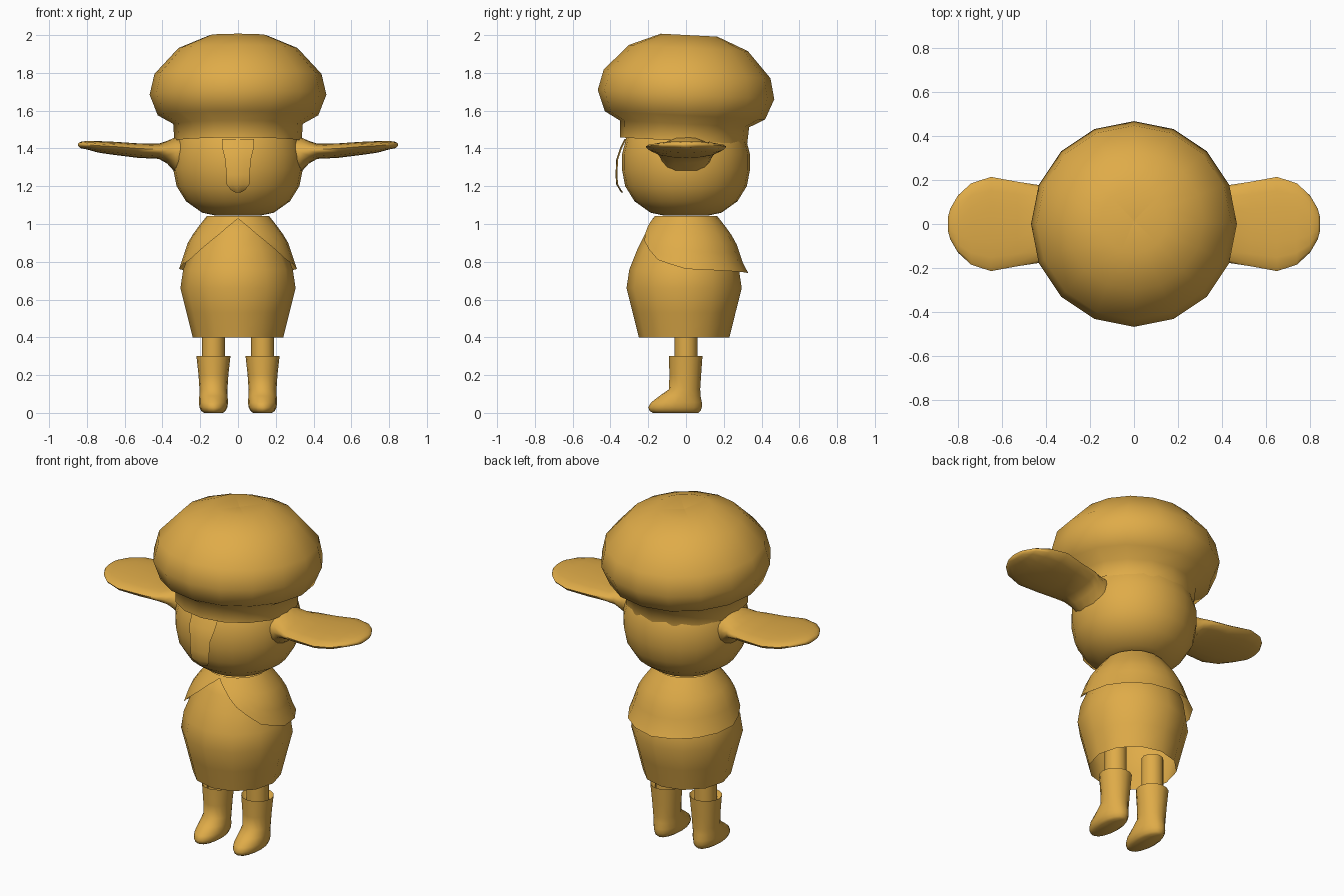
import bpy, bmesh, math
from mathutils import Matrix, Vector

if "Cube" in bpy.data.objects:
    bpy.data.objects.remove(bpy.data.objects["Cube"])

gold = bpy.data.materials.new("golden")
gold.diffuse_color = (0.74, 0.41, 0.065, 1)
gold.use_nodes = True
gold.node_tree.nodes["Principled BSDF"].inputs["Base Color"].default_value = gold.diffuse_color


def make(name, rings, closed=True, cap_start=False, cap_end=False, angle=60):
    """Skin a list of equally long point rows."""
    bm = bmesh.new()
    rows = [[bm.verts.new(p) for p in ring] for ring in rings]
    n = len(rows[0])
    for a, b in zip(rows, rows[1:]):
        for i in range(n if closed else n - 1):
            j = (i + 1) % n
            bm.faces.new((a[i], a[j], b[j], b[i]))
    if cap_start:
        bm.faces.new(rows[0][::-1])
    if cap_end:
        bm.faces.new(rows[-1])
    bmesh.ops.remove_doubles(bm, verts=bm.verts, dist=0.0005)
    bmesh.ops.recalc_face_normals(bm, faces=bm.faces)
    mesh = bpy.data.meshes.new(name)
    bm.to_mesh(mesh)
    bm.free()
    mesh.materials.append(gold)
    ob = bpy.data.objects.new(name, mesh)
    bpy.context.collection.objects.link(ob)
    bpy.ops.object.select_all(action='DESELECT')
    ob.select_set(True)
    bpy.context.view_layer.objects.active = ob
    bpy.ops.object.shade_smooth_by_angle(angle=math.radians(angle))
    return ob


def ring(z, rx, ry, cx=0, cy=0, n=16):
    return [Vector((cx + rx * math.sin(2 * math.pi * i / n),
                    cy - ry * math.cos(2 * math.pi * i / n), z)) for i in range(n)]


def interp(table, t):
    for (a, va), (b, vb) in zip(table, table[1:]):
        if t <= b:
            return va + (vb - va) * (t - a) / (b - a)
    return table[-1][1]


# Puffy hat, leaning back a little, with an open band
hat_profile = [(0.325, 1.50), (0.337, 1.44), (0.343, 1.53), (0.425, 1.575), (0.468, 1.685),
               (0.442, 1.795), (0.315, 1.932), (0.15, 2.0), (0.0005, 1.985)]
tilt = (Matrix.Translation((0, 0, 1.685)) @ Matrix.Rotation(math.radians(-3), 4, 'X')
        @ Matrix.Translation((0, 0, -1.685)))
make("hat", [[tilt @ p for p in ring(z, r, r)] for r, z in hat_profile], cap_end=True)

# Rounded head
head_profile = [(0.12, 1.045), (0.19, 1.06), (0.275, 1.12), (0.325, 1.2), (0.343, 1.29),
                (0.342, 1.37), (0.318, 1.46), (0.25, 1.56), (0.13, 1.62)]
make("head", [ring(z, r, r * 0.99, n=24) for r, z in head_profile], cap_start=True, cap_end=True)

# Flat paddle ears: x, height, half width, rise above and drop below the rim
ear_sections = [(0.25, 1.37, 0.13, 0.09, 0.15), (0.33, 1.38, 0.14, 0.08, 0.11),
                (0.375, 1.39, 0.155, 0.05, 0.07), (0.42, 1.395, 0.175, 0.03, 0.05),
                (0.53, 1.40, 0.192, 0.027, 0.05), (0.65, 1.41, 0.214, 0.025, 0.045),
                (0.74, 1.415, 0.185, 0.024, 0.037), (0.80, 1.42, 0.13, 0.02, 0.025),
                (0.835, 1.42, 0.07, 0.015, 0.018), (0.846, 1.42, 0.03, 0.006, 0.008)]
for side, label in ((1, "right"), (-1, "left")):
    rings = []
    for x, z, w, up, down in ear_sections:
        row = []
        for i in range(16):
            a = 2 * math.pi * i / 16
            s = math.sin(a)
            row.append((side * x, w * math.cos(a), z + s * (up if s > 0 else down)))
        rings.append(row)
    make(label + "_ear", rings, cap_end=True, angle=75)

# Hanging nose flap: height, y, half width
nose_rows = [(1.45, -0.325, 0.085), (1.40, -0.35, 0.083), (1.34, -0.37, 0.068),
             (1.26, -0.373, 0.062), (1.21, -0.37, 0.06), (1.18, -0.352, 0.038), (1.167, -0.343, 0.015)]
make("nose", [[(w * t, y + 0.010 * t * t, z) for t in (-1, -0.5, 0, 0.5, 1)]
              for z, y, w in nose_rows], closed=False)

# Dress, open at the bottom
dress_profile = [(0.24, 0.4), (0.272, 0.53), (0.305, 0.66), (0.29, 0.76), (0.25, 0.86),
                 (0.205, 0.95), (0.15, 1.04)]
make("dress", [ring(z, r, r, cy=-0.01, n=12) for r, z in dress_profile], cap_end=True)

# Cape, parted at the front, its hem falling towards the back
hem = [(0, 1.03), (15, 0.985), (33, 0.91), (60, 0.81), (90, 0.762), (180, 0.74)]
cape_radius = [(0.74, 0.33), (0.762, 0.312), (0.82, 0.293), (0.91, 0.262), (0.97, 0.222), (1.042, 0.165)]
angles = [0, 8, 15, 24, 33, 45, 60, 75, 90, 112, 135, 157, 180]
angles = [-a for a in angles[:0:-1]] + angles
rows = []
for k in range(7):
    row = []
    for a in angles:
        z = 1.042 + (interp(hem, abs(a)) - 1.042) * k / 6
        r = interp(cape_radius, z)
        row.append((r * math.sin(math.radians(a)), -r * math.cos(math.radians(a)), z))
    rows.append(row)
make("cape", rows, closed=False)

# Legs and boots: height, front y, back y, half width
boot_rows = [(0.27, -0.075, 0.07, 0.07), (0.30, -0.09, 0.087, 0.09), (0.20, -0.088, 0.08, 0.079),
             (0.125, -0.09, 0.075, 0.074), (0.09, -0.14, 0.077, 0.075), (0.055, -0.185, 0.084, 0.077),
             (0.03, -0.2, 0.084, 0.074), (0.01, -0.193, 0.077, 0.064), (0.0, -0.175, 0.065, 0.05)]
for side, label in ((1, "right"), (-1, "left")):
    x = 0.13 * side
    make(label + "_leg", [ring(z, 0.061, 0.061, x, n=12) for z in (0.26, 0.5)], cap_end=True)
    make(label + "_boot", [ring(z, w, (b - f) / 2, x, (b + f) / 2) for z, f, b, w in boot_rows],
         cap_start=True, cap_end=True)
